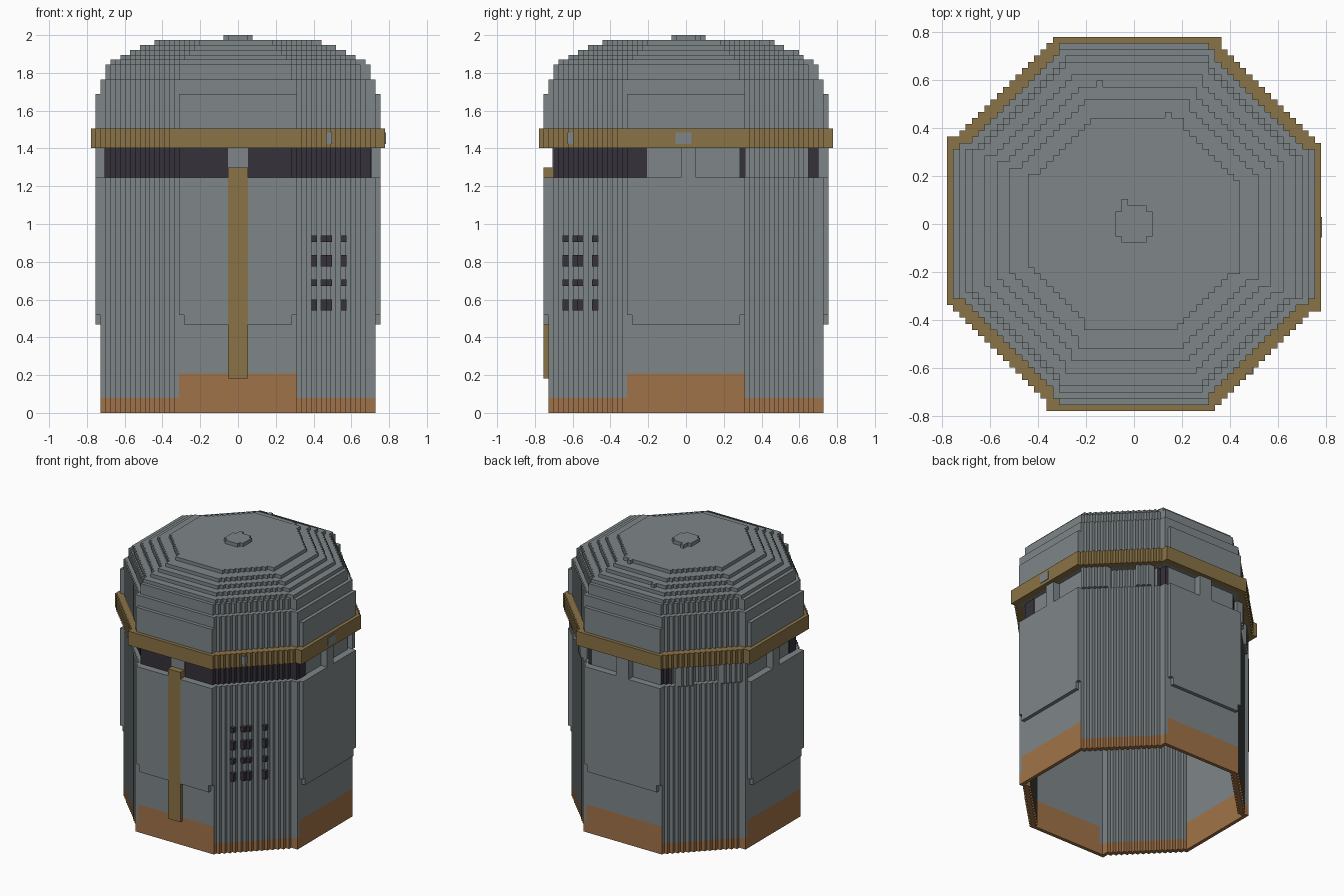
import bpy, bmesh

if "Cube" in bpy.data.objects:
    bpy.data.objects.remove(bpy.data.objects["Cube"])

U = 0.02597  # size of one block; all lengths below are in blocks


def material(name, rgb):
    m = bpy.data.materials.new(name)
    m.diffuse_color = (*rgb, 1)
    m.use_nodes = True
    m.node_tree.nodes["Principled BSDF"].inputs["Base Color"].default_value = m.diffuse_color
    return m


GREY = material("steel_grey", (0.21, 0.24, 0.25))
GOLD = material("dull_gold", (0.255, 0.171, 0.061))
COPPER = material("copper", (0.352, 0.171, 0.065))
DARK = material("visor_dark", (0.036, 0.031, 0.042))


def finish(name, bm, mats):
    bmesh.ops.recalc_face_normals(bm, faces=bm.faces)
    bmesh.ops.scale(bm, vec=(U, U, U), verts=bm.verts)
    me = bpy.data.meshes.new(name)
    bm.to_mesh(me)
    bm.free()
    for m in mats:
        me.materials.append(m)
    ob = bpy.data.objects.new(name, me)
    bpy.context.collection.objects.link(ob)
    return ob


def octagon(r):
    """Octagon outline whose diagonal sides are staircases of single blocks."""
    f = round(0.4142 * r + 0.1)
    quarter = [(r, f)]
    x, y = r, f
    while x > f:
        x -= 1
        quarter.append((x, y))
        if x > f:
            y += 1
            quarter.append((x, y))
    # the last step rises to the full radius
    quarter = [(px, py) for px, py in quarter if px > f or py == y]
    quarter = quarter[:-1] + [(f + 1, r), (f, r)] if y != r else quarter
    pts = []
    for _ in range(4):
        pts += quarter
        quarter = [(-b, a) for a, b in quarter]
    return [p for i, p in enumerate(pts) if p != pts[i - 1]]


def wall(name, r_out, r_in, heights, mats, rule=None):
    """Stepped octagonal tube; r_in = 0 makes a solid slab."""
    bm = bmesh.new()
    ends = {heights[0]: [], heights[-1]: []}
    for r in (r_out, r_in):
        if not r:
            continue
        pts = octagon(r)
        rows = [[bm.verts.new((x, y, z)) for x, y in pts] for z in heights]
        for a, b in zip(rows, rows[1:]):
            for i in range(len(pts)):
                f = bm.faces.new((a[i - 1], a[i], b[i], b[i - 1]))
                if rule:
                    f.material_index = rule(f.calc_center_median())
        for z, row in ((heights[0], rows[0]), (heights[-1], rows[-1])):
            ends[z] += [bm.edges.get((row[i - 1], row[i])) for i in range(len(row))]
    for z, edges in ends.items():
        res = bmesh.ops.triangle_fill(bm, use_beauty=True, use_dissolve=False, edges=edges)
        for f in res["geom"]:
            if rule and isinstance(f, bmesh.types.BMFace):
                f.material_index = rule(f.calc_center_median())
    return finish(name, bm, mats)


def boxes(name, mat, spans, grow=0.0):
    bm = bmesh.new()
    for x0, x1, y0, y1, z0, z1 in spans:
        vs = bmesh.ops.create_cube(bm, size=1)["verts"]
        lo = (x0 - grow, y0 - grow, z0 - grow)
        hi = (x1 + grow, y1 + grow, z1 + grow)
        for v in vs:
            v.co = [hi[k] if v.co[k] > 0 else lo[k] for k in range(3)]
    return finish(name, bm, [mat])


def mirror_x(spans):
    return spans + [(-b, -a, c, d, e, f) for a, b, c, d, e, f in spans]


# Main body: copper foot rim, taller on the four flat sides
def foot_rule(c):
    flat = min(abs(c.x), abs(c.y)) < 1 and max(abs(c.x), abs(c.y)) > 26
    return 1 if c.z < 3 or (c.z < 8 and flat) else 0


wall("body_wall", 28, 27, [0, 3, 8, 48], [GREY, COPPER], foot_rule)
wall("slot_sill", 28, 26, [47, 48], [GREY])


# Raised plates on the flat sides, with small notched lower corners
def plate(s0, s1, z0, z1, notch):
    return [(s0, s1, z0 + notch, z1)] + ([(s0 + 1, s1 - 1, z0, z0 + notch)] if notch else [])


side, back, front = [], [], []
for z0, z1, n in ((18, 48, 2), (58, 65, 0)):
    for a, b, c, d in plate(-12, 12, z0, z1, n):
        side.append((28, 29, a, b, c, d))
        back.append((a, b, 28, 29, c, d))
        if z0 == 18:  # the front plate is split by the centre strip
            front += mirror_x([(2, b, -29, -28, c, d)])
        else:
            front.append((a, b, -29, -28, c, d))
boxes("side_plates", GREY, mirror_x(side))
boxes("back_plates", GREY, back)
boxes("front_plates", GREY, front)
boxes("centre_strip", GOLD, [(-2, 2, -29, -28, 7, 50)])


# Recessed visor slot: dark at the front, dark gaps near the rear corners
def slot_rule(c):
    gap = 11 <= c.y < 12 or (c.y > 24.9 and abs(c.x) > 10.5)
    return 1 if c.y < -10.5 or gap else 0


wall("visor_slot", 27, 26, [48, 54], [GREY, DARK], slot_rule)
boxes("visor_side_ends", DARK, mirror_x([(27, 27.2, -11, -8, 48, 54)]))
boxes("visor_centre_post", GREY, [(-2, 2, -27.2, -27, 50, 54)])
boxes("visor_centre_base", GOLD, [(-2, 2, -28, -27, 48, 50)])

# Posts bridging the slot on the sides, back and rear corners
posts = [(27, 29, -1, 2, 48, 54)]
posts += [(38 - j, 40 - j, j, j + 1, 48, 54) for j in [12, 13, 14, 15, 16, 22, 23, 24]]
boxes("slot_posts", GREY, mirror_x(posts) + [(-2, 2, 27, 29, 48, 54)])

# Gold band with small worn patches
wall("gold_band", 30, 28, [54, 58], [GOLD])
boxes("band_patches", GREY, [(29, 30, -2, 1, 55, 57), (18, 19, -24, -23, 55, 57)], 0.15)

# Stepped dome: outer radius, inner radius, bottom, top
dome = [(28, 26, 54, 68), (27, 25, 68, 71), (26, 23, 71, 72), (24, 21, 72, 73),
        (22, 19, 73, 74), (20, 16, 74, 75), (17, 0, 75, 76)]
for i, (ro, ri, z0, z1) in enumerate(dome):
    wall(f"dome_step_{i + 1}", ro, ri, [z0, z1], [GREY])
boxes("top_knob", GREY, [(-3, 3, -2, 2, 76, 77), (-2, 2, 2, 3, 76, 77),
                         (-2, 2, -3, -2, 76, 77), (-2, -1, 3, 4, 76, 77)])
boxes("dome_nicks", GREY, [(5, 6, 17, 18, 75, 76), (-6, -5, 22, 23, 73, 74)])

# Vent grid on the front right corner
vents = []
for z0, z1 in ((21, 23), (26, 27), (30, 32), (35, 36)):
    for i in (15, 17, 18, 21):
        vents.append((i, i + 1, i - 40, i - 39, z0, z1))
boxes("vent_grid", DARK, vents, 0.15)
